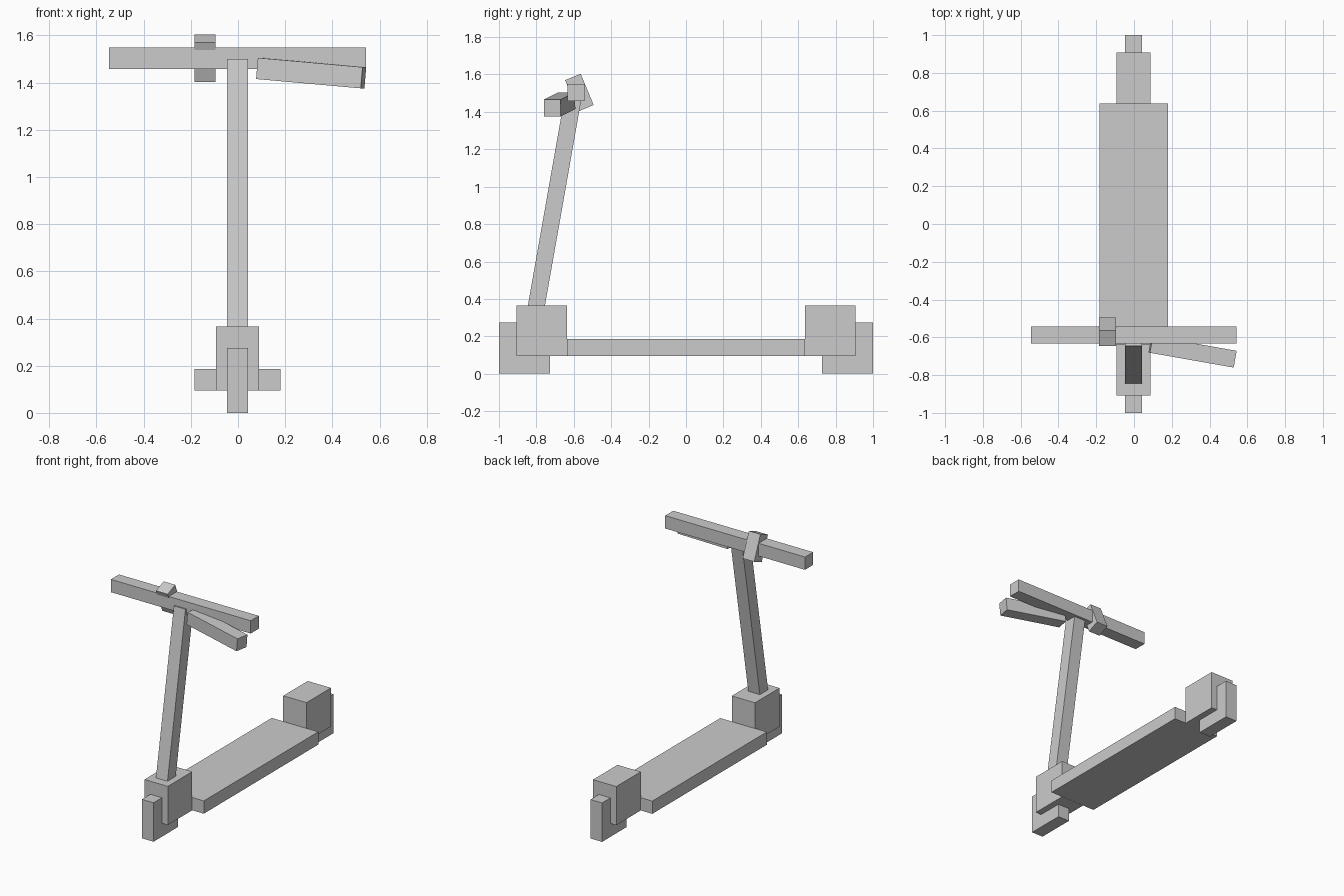
import bpy
import math
from mathutils import Matrix

if "Cube" in bpy.data.objects:
    bpy.data.objects.remove(bpy.data.objects["Cube"])

grey = bpy.data.materials.new("plain_grey")
grey.diffuse_color = (0.6, 0.6, 0.6, 1.0)
grey.use_nodes = True
grey.node_tree.nodes["Principled BSDF"].inputs["Base Color"].default_value = grey.diffuse_color

U = 0.09  # common bar thickness


def box(name, center, size, rot=(0, 0, 0)):
    """Flat-shaded box with rotation in degrees."""
    bpy.ops.mesh.primitive_cube_add(
        size=1, location=center, rotation=[math.radians(a) for a in rot])
    ob = bpy.context.object
    ob.name = name
    ob.data.transform(Matrix.Diagonal((*size, 1)))
    ob.data.materials.append(grey)
    return ob


# Standing deck
box("deck", (-0.002, 0, 0.14), (0.363, 1.274, U))

# Square wheels and their housings, front and rear
for label, s in (("front", -1), ("rear", 1)):
    box(label + "_wheel", (-0.002, s * 0.864, 0.137), (U, 0.272, 0.274))
    box(label + "_housing", (-0.002, s * 0.771, 0.23), (0.181, 0.272, 0.272))

# Steering stem, leaning back, with its foot inside the front housing
tilt = math.radians(10)
length = 1.26
top_y, top_z = -0.601, 1.492
box("steering_stem",
    (-0.002, top_y - math.sin(tilt) * length / 2, top_z - math.cos(tilt) * length / 2),
    (U, U, length), (-10, 0, 0))

# Handlebar with tilted control block and brake lever
box("handlebar", (-0.002, -0.588, 1.503), (1.088, U, U))
box("control_block", (-0.14, -0.57, 1.503), (U, U, 0.181), (22.5, 0, 0))
box("brake_lever", (0.31, -0.676, 1.44), (0.452, U, U), (0, 5, -10))
